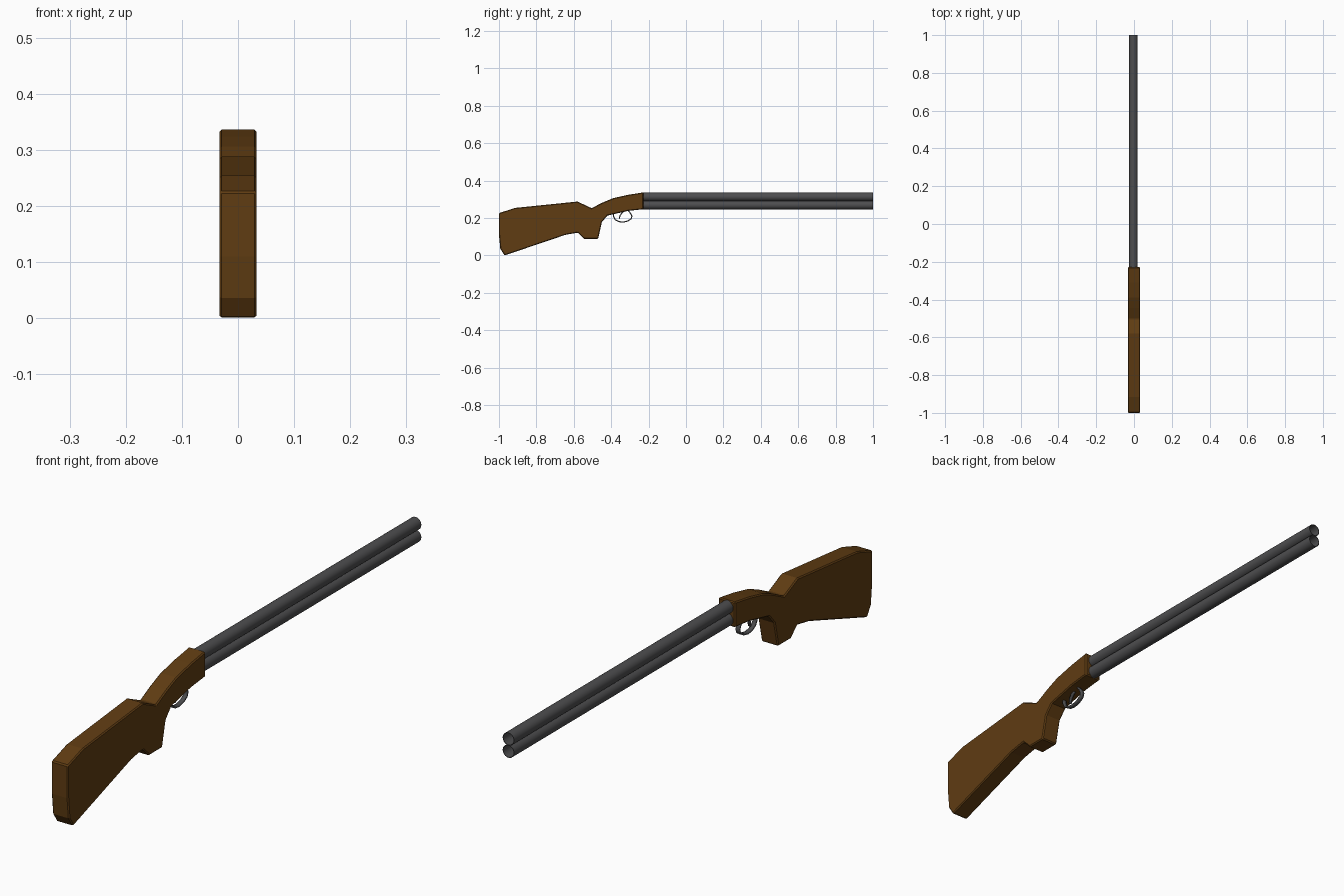
import bpy, bmesh, math

if "Cube" in bpy.data.objects:
    bpy.data.objects.remove(bpy.data.objects["Cube"])


def material(name, color):
    m = bpy.data.materials.new(name)
    m.diffuse_color = color
    m.use_nodes = True
    m.node_tree.nodes["Principled BSDF"].inputs["Base Color"].default_value = m.diffuse_color
    return m


wood = material("wood", (0.115, 0.045, 0.006, 1))
steel = material("dark_steel", (0.075, 0.075, 0.078, 1))


def make_object(name, bm, mat):
    bmesh.ops.recalc_face_normals(bm, faces=bm.faces)
    mesh = bpy.data.meshes.new(name)
    bm.to_mesh(mesh)
    bm.free()
    mesh.materials.append(mat)
    ob = bpy.data.objects.new(name, mesh)
    bpy.context.collection.objects.link(ob)
    return ob


def smooth(ob, angle=40):
    bpy.ops.object.select_all(action='DESELECT')
    ob.select_set(True)
    bpy.context.view_layer.objects.active = ob
    bpy.ops.object.shade_smooth_by_angle(angle=math.radians(angle))


# Stock: side profile (y, z) extruded across x with a small edge chamfer
profile = [(-1.0, 0.226), (-0.915, 0.254), (-0.58, 0.288), (-0.505, 0.253),
           (-0.445, 0.283), (-0.39, 0.306), (-0.31, 0.324), (-0.228, 0.337),
           (-0.228, 0.247), (-0.31, 0.238), (-0.42, 0.213), (-0.45, 0.178),
           (-0.47, 0.088), (-0.543, 0.088), (-0.578, 0.122), (-0.645, 0.11),
           (-0.97, 0.0), (-0.993, 0.036), (-1.0, 0.11)]
half = 0.033
bm = bmesh.new()
face = bm.faces.new([bm.verts.new((-half, y, z)) for y, z in profile])
ext = bmesh.ops.extrude_face_region(bm, geom=[face])
moved = [v for v in ext["geom"] if isinstance(v, bmesh.types.BMVert)]
bmesh.ops.translate(bm, verts=moved, vec=(2 * half, 0, 0))
stock = make_object("stock", bm, wood)
bev = stock.modifiers.new("chamfer", 'BEVEL')
bev.width = 0.004
bev.segments = 1
bev.limit_method = 'ANGLE'
bev.angle_limit = math.radians(50)


# Barrels: two hollow tubes, one above the other
def barrel(name, z, r=0.0225, wall=0.002, y0=-0.235, y1=1.0, sides=24):
    bm = bmesh.new()
    section = [(r, y0), (r, y1), (r - wall, y1), (r - wall, y0)]
    rings = [[bm.verts.new((-0.003 + rad * math.cos(2 * math.pi * i / sides), y,
                            z + rad * math.sin(2 * math.pi * i / sides)))
              for i in range(sides)] for rad, y in section]
    for k in range(4):
        a, b = rings[k], rings[(k + 1) % 4]
        for i in range(sides):
            j = (i + 1) % sides
            bm.faces.new((a[i], a[j], b[j], b[i]))
    smooth(make_object(name, bm, steel))


barrel("upper_barrel", 0.313)
barrel("lower_barrel", 0.269)


# Trigger parts: flat strips following a (y, z) path
def strip(name, path, width, thickness):
    bm = bmesh.new()
    pairs = [[bm.verts.new((x - 0.001, y, z)) for x in (-width / 2, width / 2)]
             for y, z in path]
    for a, b in zip(pairs, pairs[1:]):
        bm.faces.new((a[0], a[1], b[1], b[0]))
    ob = make_object(name, bm, steel)
    sol = ob.modifiers.new("thickness", 'SOLIDIFY')
    sol.thickness = thickness
    sol.offset = 0
    smooth(ob)


guard = [(-0.388, 0.228), (-0.387, 0.208), (-0.378, 0.191), (-0.36, 0.181),
         (-0.337, 0.178), (-0.312, 0.184), (-0.294, 0.195), (-0.289, 0.209),
         (-0.296, 0.224), (-0.312, 0.243)]
strip("trigger_guard", guard, 0.015, 0.006)
trigger = [(-0.325, 0.242), (-0.342, 0.228), (-0.353, 0.213), (-0.356, 0.196)]
strip("trigger", trigger, 0.01, 0.006)
